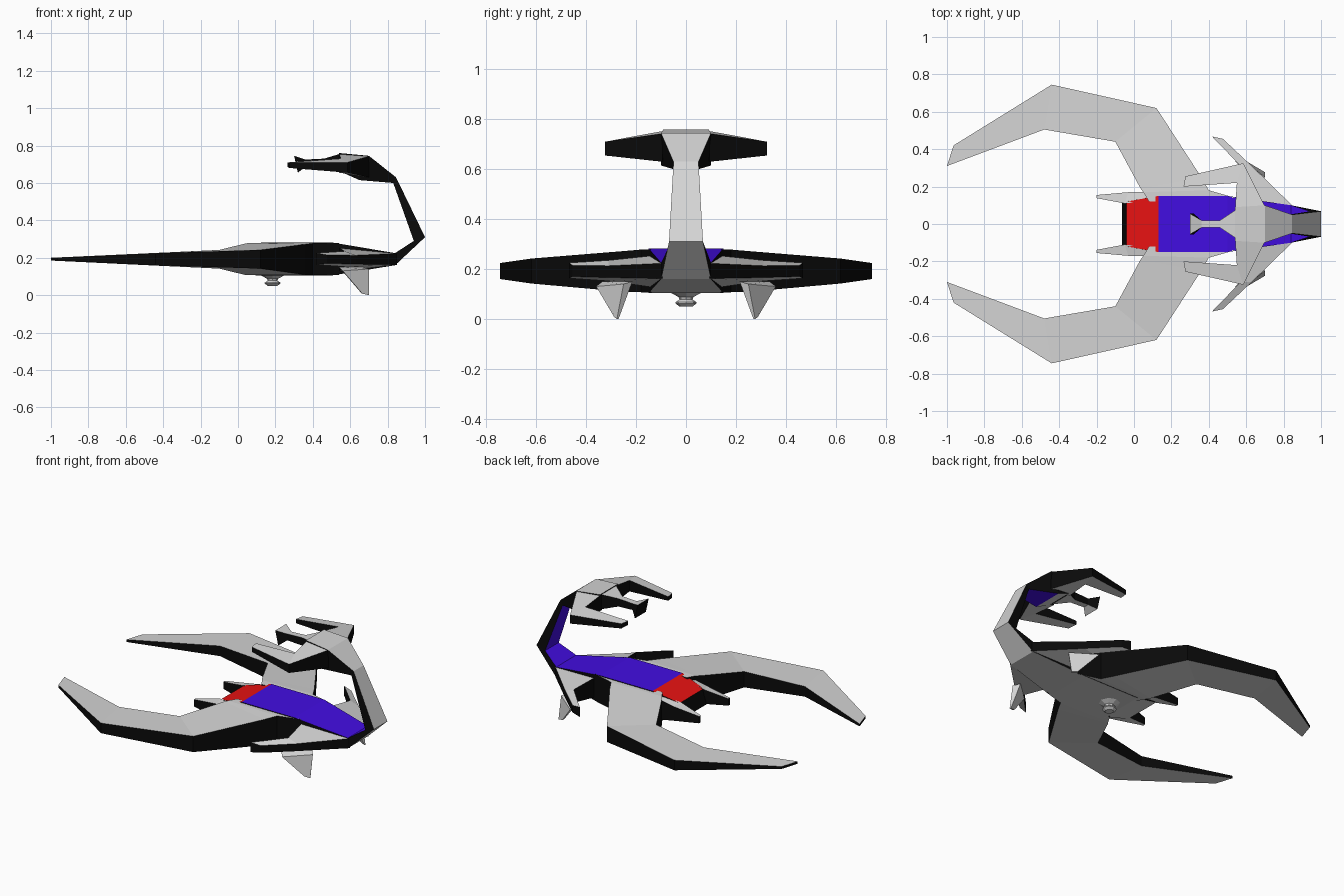
import bpy, bmesh, math

if "Cube" in bpy.data.objects:
    bpy.data.objects.remove(bpy.data.objects["Cube"], do_unlink=True)


def material(name, rgb):
    m = bpy.data.materials.new(name)
    m.use_nodes = True
    m.diffuse_color = (*rgb, 1)
    m.node_tree.nodes["Principled BSDF"].inputs["Base Color"].default_value = (*rgb, 1)
    return m


MATS = [material("hull_grey", (0.66, 0.66, 0.66)), material("edge_black", (0.003, 0.003, 0.003)),
        material("stripe_blue", (0.055, 0.004, 0.76)), material("nose_red", (0.8, 0.006, 0.006))]
GREY, BLACK, BLUE, RED = range(4)


def loft(name, sections, top=GREY, side=BLACK, bottom=GREY, mirror=False):
    """Join four-cornered sections: inner top, outer top, outer bottom, inner bottom."""
    bm = bmesh.new()
    rings = [[bm.verts.new(p) for p in s] for s in sections]
    for i, (a, b) in enumerate(zip(rings, rings[1:])):
        tops = top[i] if isinstance(top, list) else top
        for j, colour in enumerate((tops, side, bottom, side)):
            k = (j + 1) % 4
            bm.faces.new((a[j], a[k], b[k], b[j])).material_index = colour
    for cap in (rings[0], rings[-1]):
        bm.faces.new(cap).material_index = side
    bmesh.ops.recalc_face_normals(bm, faces=bm.faces)
    mesh = bpy.data.meshes.new(name)
    bm.to_mesh(mesh)
    bm.free()
    for m in MATS:
        mesh.materials.append(m)
    ob = bpy.data.objects.new(name, mesh)
    bpy.context.collection.objects.link(ob)
    if mirror:
        mod = ob.modifiers.new("mirror", "MIRROR")
        mod.use_axis = (False, True, False)
        mod.use_clip = False
    return ob


def blade(inner, outer):
    """Section from two edges, each x, y, top z, bottom z."""
    (xi, yi, ti, bi), (xo, yo, to, bo) = inner, outer
    return [(xi, yi, ti), (xo, yo, to), (xo, yo, bo), (xi, yi, bi)]


def spine(w, xt, zt, xb, zb):
    """Centred section of half width w, from its top and bottom points."""
    return [(xt, -w, zt), (xt, w, zt), (xb, w, zb), (xb, -w, zb)]


# Central hull with red nose and blue back
loft("hull", [spine(.12, -.04, .24, -.065, .15), spine(.15, .13, .282, .1, .105),
              spine(.15, .5, .282, .5, .105), spine(.10, .84, .225, .84, .16)],
     top=[RED, BLUE, BLUE])

# Tail curling up and forward, blue on its inside
loft("tail", [spine(.10, .84, .225, .84, .16), spine(.068, .94, .29, 1.0, .31),
              spine(.05, .83, .60, .845, .63), spine(.10, .65, .615, .70, .745)], top=BLUE)

# Block at the end of the tail
loft("tail_head", [spine(.10, .70, .745, .65, .615), spine(.09, .54, .76, .56, .655)])

# Stinger with flared tip
loft("stinger", [spine(.08, .55, .757, .55, .66), spine(.02, .46, .73, .46, .68),
                 spine(.02, .36, .725, .36, .685), spine(.055, .30, .745, .32, .655)])

# Pincers on the tail head
loft("tail_pincer", [blade((.54, .07, .757, .655), (.70, .095, .743, .63)),
                     blade((.55, .22, .73, .66), (.585, .325, .71, .655)),
                     blade((.265, .20, .71, .685), (.275, .255, .71, .68))], mirror=True)

# Large front claws
loft("front_claw", [blade((.08, .12, .278, .107), (.54, .14, .278, .107)),
                    blade((.05, .17, .278, .107), (.40, .18, .278, .107)),
                    blade((.035, .19, .275, .109), (.36, .25, .272, .109)),
                    blade((-.10, .44, .242, .142), (.12, .62, .242, .142)),
                    blade((-.48, .505, .224, .16), (-.44, .745, .224, .16)),
                    blade((-1.0, .31, .2, .185), (-.965, .42, .2, .185))], mirror=True)

# Mandibles beside the nose
loft("mandible", [blade((.13, .13, .275, .115), (.13, .17, .265, .115)),
                  blade((-.05, .11, .24, .15), (-.03, .17, .235, .145)),
                  blade((-.2, .138, .212, .168), (-.2, .155, .212, .168))], mirror=True)

# Swept rear spikes
loft("rear_spike", [blade((.54, .12, .255, .125), (.85, .095, .223, .162)),
                    blade((.57, .31, .235, .152), (.63, .31, .213, .166)),
                    blade((.417, .468, .225, .163), (.476, .455, .215, .17))], mirror=True)

# Landing fins below the spikes
loft("landing_fin", [[(.54, .335, .15), (.56, .36, .13), (.70, .25, .14), (.67, .215, .15)],
                     [(.66, .28, .01), (.665, .288, .008), (.70, .277, 0), (.697, .27, 0)]],
     side=GREY, mirror=True)

# Sensor under the hull: six-sided turned profile
profile = [(.065, .107), (.03, .088), (.026, .078), (.042, .067), (.042, .062), (.026, .05)]
bm = bmesh.new()
rings = [[bm.verts.new((.185 + r * math.cos(a * math.pi / 4), r * math.sin(a * math.pi / 4), z))
          for a in range(8)] for r, z in profile]
for lower, upper in zip(rings, rings[1:]):
    for a in range(8):
        b = (a + 1) % 8
        bm.faces.new((lower[a], lower[b], upper[b], upper[a]))
bm.faces.new(rings[0])
bm.faces.new(rings[-1])
bmesh.ops.recalc_face_normals(bm, faces=bm.faces)
mesh = bpy.data.meshes.new("sensor")
bm.to_mesh(mesh)
bm.free()
mesh.materials.append(MATS[GREY])
bpy.context.collection.objects.link(bpy.data.objects.new("sensor", mesh))
